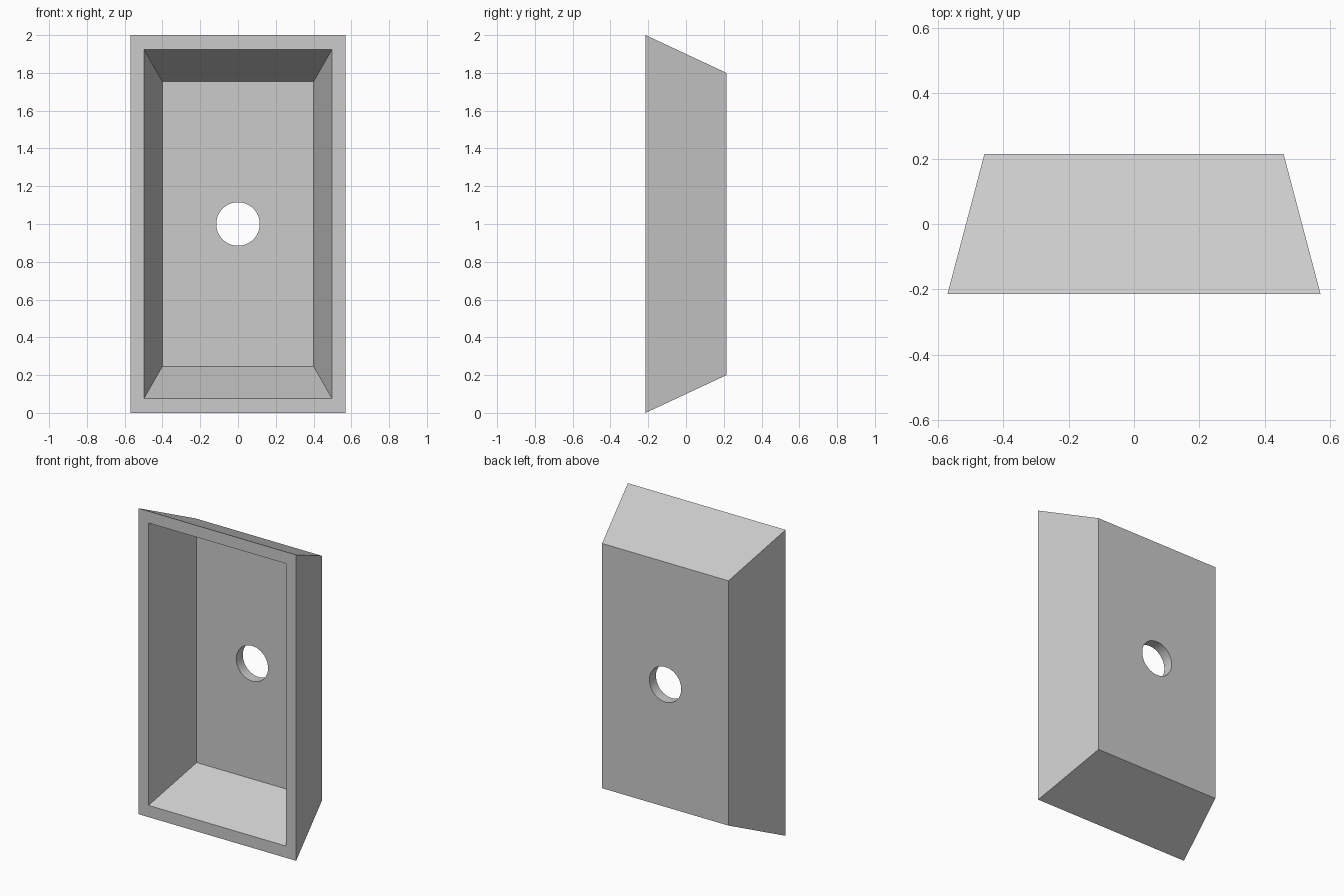
import bpy
import bmesh
import math

cube = bpy.data.objects.get("Cube")
if cube:
    bpy.data.objects.remove(cube, do_unlink=True)

FRONT, BACK, FLOOR = -0.214, 0.214, 0.146
MID = 1.0

grey = bpy.data.materials.new("plain_grey")
grey.use_nodes = True
colour = (0.6, 0.6, 0.6, 1)
grey.diffuse_color = colour
grey.node_tree.nodes["Principled BSDF"].inputs["Base Color"].default_value = colour


def ring(bm, half_x, half_z, y):
    """Rectangle of vertices facing the front."""
    corners = ((-1, -1), (1, -1), (1, 1), (-1, 1))
    return [bm.verts.new((sx * half_x, y, MID + sz * half_z)) for sx, sz in corners]


# Tapered open tray: back, outer walls, rim, inner walls, floor
bm = bmesh.new()
rings = [
    ring(bm, 0.457, 0.8, BACK),
    ring(bm, 0.57, 1.0, FRONT),
    ring(bm, 0.497, 0.923, FRONT),
    ring(bm, 0.401, 0.755, FLOOR),
]
for a, b in zip(rings, rings[1:]):
    for i in range(4):
        j = (i + 1) % 4
        bm.faces.new((a[i], a[j], b[j], b[i]))
bm.faces.new(rings[0])
bm.faces.new(rings[-1])
bmesh.ops.recalc_face_normals(bm, faces=bm.faces)
mesh = bpy.data.meshes.new("tapered_tray")
bm.to_mesh(mesh)
bm.free()
mesh.materials.append(grey)
tray = bpy.data.objects.new("tapered_tray", mesh)
bpy.context.collection.objects.link(tray)

# Round hole through the back panel
bpy.ops.mesh.primitive_cylinder_add(
    vertices=64, radius=0.115, depth=0.3,
    location=(0, 0.18, MID), rotation=(math.pi / 2, 0, 0))
cutter = bpy.context.object
cutter.name = "hole_cutter"
cutter.hide_render = True
cutter.data.materials.append(grey)

cut = tray.modifiers.new("round_hole", "BOOLEAN")
cut.operation = "DIFFERENCE"
cut.solver = "EXACT"
cut.object = cutter

bpy.ops.object.select_all(action="DESELECT")
tray.select_set(True)
bpy.context.view_layer.objects.active = tray
bpy.ops.object.modifier_apply(modifier=cut.name)
bpy.data.objects.remove(cutter, do_unlink=True)
bpy.ops.object.shade_smooth_by_angle(angle=math.radians(20))
